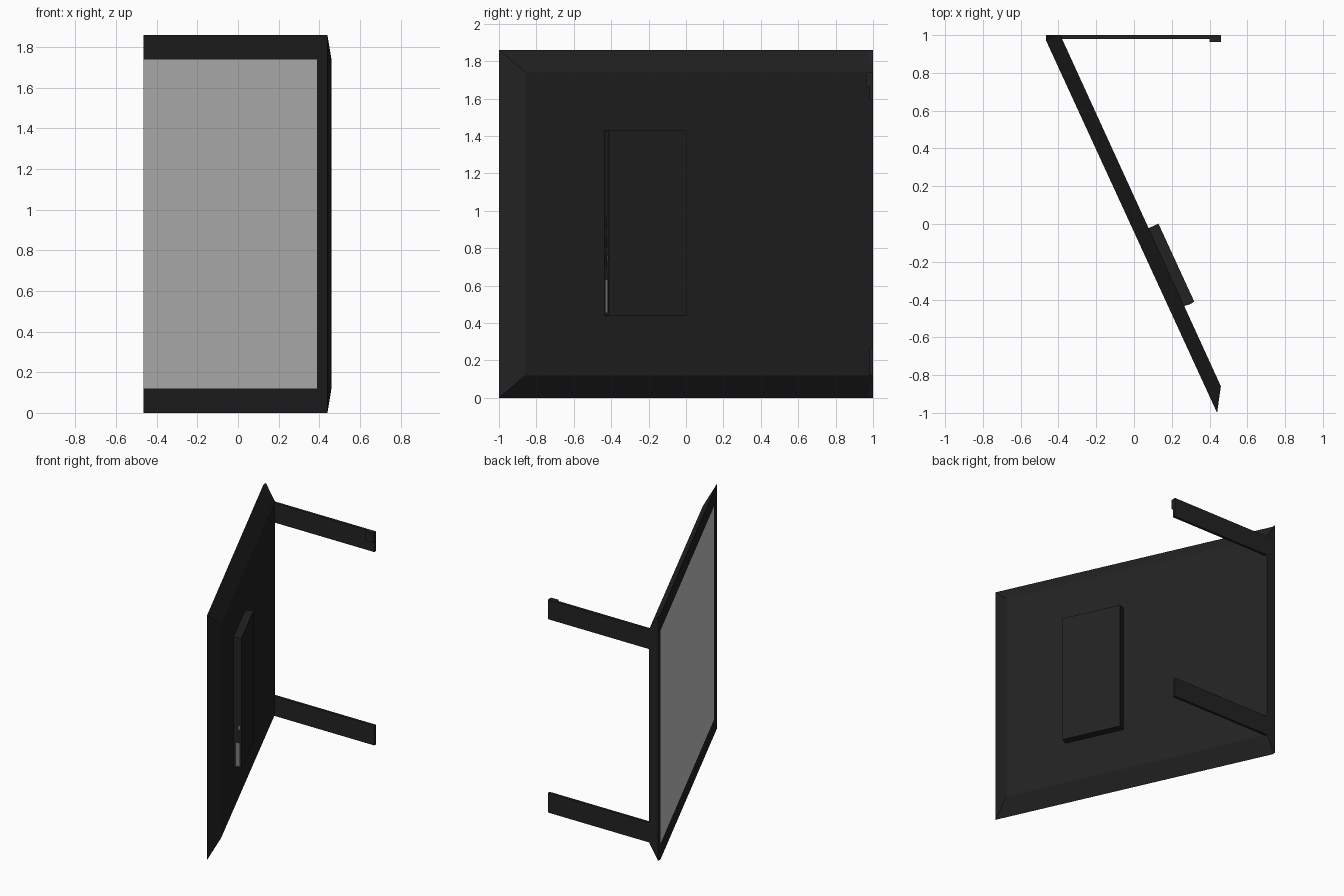
import bpy, bmesh
from mathutils import Vector

if "Cube" in bpy.data.objects:
    bpy.data.objects.remove(bpy.data.objects["Cube"])

H, RIM = 1.86, 0.12            # panel height, border / chamfer width
LO, HI = RIM, H - RIM
A = Vector((0.44, -1.0))       # front free edge
B = Vector((-0.465, 0.97))     # front inner edge
C = Vector((-0.465, 1.0))      # inner end, front corner
D = Vector((-0.39, 1.0))       # inner end, back corner
U = (B - A).normalized()       # along the panel
N = Vector((U.y, -U.x))        # towards the panel's back
DEPTH = 0.077
E = A + U * RIM + N * DEPTH    # back face free edge
S = A + U * RIM                # screen free edge


def material(name, color):
    m = bpy.data.materials.new(name)
    m.diffuse_color = (*color, 1)
    m.use_nodes = True
    m.node_tree.nodes["Principled BSDF"].inputs["Base Color"].default_value = m.diffuse_color
    return m


black = material("black_plastic", (0.016, 0.016, 0.016))
port_grey = material("port_grey", (0.2, 0.2, 0.2))


def make(name, verts, faces, mat=None, fix=True):
    bm = bmesh.new()
    vs = [bm.verts.new(v) for v in verts]
    for f in faces:
        bm.faces.new([vs[i] for i in f])
    if fix:
        bmesh.ops.recalc_face_normals(bm, faces=bm.faces)
    me = bpy.data.meshes.new(name)
    bm.to_mesh(me)
    bm.free()
    if mat:
        me.materials.append(mat)
    ob = bpy.data.objects.new(name, me)
    bpy.context.collection.objects.link(ob)
    return ob


def prism(name, plan, z0, z1, mat):
    n = len(plan)
    verts = [(p[0], p[1], z) for z in (z0, z1) for p in plan]
    faces = [range(n), range(n, 2 * n)]
    faces += [(i, (i + 1) % n, (i + 1) % n + n, i + n) for i in range(n)]
    return make(name, verts, faces, mat)


def box(name, x, y, z, mat=black):
    return prism(name, [(x[0], y[0]), (x[1], y[0]), (x[1], y[1]), (x[0], y[1])], *z, mat)


def panel_box(name, u, n, z, mat=black):
    plan = [A + U * a + N * b for a, b in
            ((u[0], n[0]), (u[1], n[0]), (u[1], n[1]), (u[0], n[1]))]
    return prism(name, plan, *z, mat)


# Panel shell: chamfered back, rim around the screen on three sides
levels = [(A, 0, H), (B, 0, H), (C, 0, H), (D, LO, HI), (E, LO, HI), (S, LO, HI), (B, LO, HI)]
verts = [(p.x, p.y, z) for p, lo, hi in levels for z in (lo, hi)]
a, b, c, d, e, s, t = range(0, 14, 2)
faces = [(a, a + 1, e + 1, e), (e, e + 1, d + 1, d), (d, d + 1, c + 1, c),
         (a, a + 1, s + 1, s), (b, c, c + 1, b + 1, t + 1, t)]
for k in (0, 1):
    faces += [(a + k, b + k, d + k, e + k), (b + k, c + k, d + k),
              (a + k, s + k, t + k, b + k)]
make("panel_shell", verts, faces, black)

# Screen
make("screen", [(S.x, S.y, LO), (S.x, S.y, HI), (B.x, B.y, HI), (B.x, B.y, LO)],
     [(0, 1, 2, 3)], fix=False)

# Electronics housing on the back, with sockets on its side
panel_box("rear_housing", (0.586, 1.04), (DEPTH - 0.005, 0.136), (0.44, 1.43))
panel_box("power_socket", (0.583, 0.59), (0.098, 0.120), (0.455, 0.63), port_grey)
panel_box("small_socket", (0.583, 0.59), (0.115, 0.124), (0.735, 0.76), port_grey)
for i in range(3):
    z = 0.70 + i * 0.1
    panel_box("signal_socket", (0.584, 0.59), (0.096, 0.102), (z, z + 0.07))

# Mounting arms, top and bottom
for name, z in (("lower_arm", LO), ("upper_arm", HI - 0.15)):
    box(name, (D.x, 0.46), (0.98, 1.0), (z, z + 0.15))

# Small latch at the end of the upper arm
box("latch", (0.40, 0.46), (0.963, 0.981), (1.665, HI))
